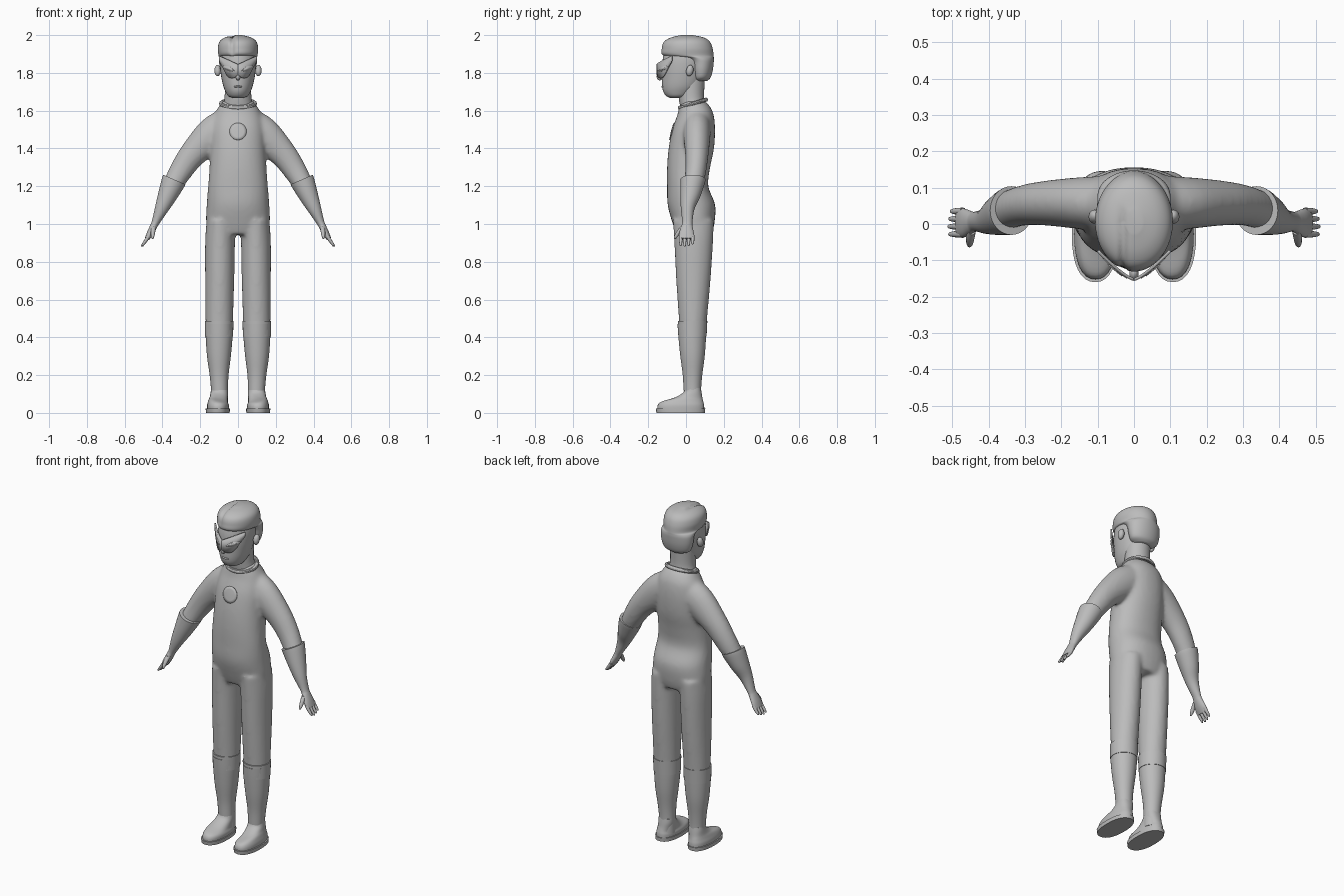
import bpy, bmesh, math
from mathutils import Vector

if "Cube" in bpy.data.objects:
    bpy.data.objects.remove(bpy.data.objects["Cube"])

GREY = (0.5, 0.5, 0.5, 1)
grey = bpy.data.materials.new("plain grey")
grey.use_nodes = True
grey.diffuse_color = GREY
grey.node_tree.nodes["Principled BSDF"].inputs["Base Color"].default_value = GREY


def finish(name, bm, angle=40):
    bmesh.ops.recalc_face_normals(bm, faces=bm.faces)
    mesh = bpy.data.meshes.new(name)
    bm.to_mesh(mesh)
    bm.free()
    mesh.materials.append(grey)
    ob = bpy.data.objects.new(name, mesh)
    bpy.context.collection.objects.link(ob)
    bpy.ops.object.select_all(action='DESELECT')
    ob.select_set(True)
    bpy.context.view_layer.objects.active = ob
    bpy.ops.object.shade_smooth_by_angle(angle=math.radians(angle))
    return ob


def mirror(ob):
    mod = ob.modifiers.new("mirror", 'MIRROR')
    mod.use_mirror_merge = False
    return ob


def smooth_path(keys, steps):
    # Catmull-Rom interpolation between the key sections
    keys = [Vector(k) for k in keys]
    out = []
    for i in range(len(keys) - 1):
        a, b = keys[max(i - 1, 0)], keys[i]
        c, d = keys[i + 1], keys[min(i + 2, len(keys) - 1)]
        for s in range(steps):
            t = s / steps
            out.append(b + (c - a) * t / 2 + (a * 2 - b * 5 + c * 4 - d) * t * t / 2
                       + (b * 3 - a - c * 3 + d) * t ** 3 / 2)
    return out + [keys[-1]]


def loft(bm, keys, sides=32, steps=4, power=2.0):
    """Skin over sections (x, z, half width, y front, y back)."""
    path = smooth_path(keys, steps)
    rings = []
    for i, (x, z, r, y0, y1) in enumerate(path):
        p, q = path[max(i - 1, 0)], path[min(i + 1, len(path) - 1)]
        along = Vector((q[0] - p[0], q[1] - p[1])).normalized()
        ring = []
        for k in range(sides):
            a = math.tau * k / sides
            c, s = math.cos(a), math.sin(a)
            u = math.copysign(abs(c) ** (2 / power), c) * r
            v = math.copysign(abs(s) ** (2 / power), s) * (y1 - y0) / 2
            ring.append(bm.verts.new((x + along.y * u, (y0 + y1) / 2 + v, z - along.x * u)))
        rings.append(ring)
    for a, b in zip(rings, rings[1:]):
        for k in range(sides):
            n = (k + 1) % sides
            bm.faces.new((a[k], a[n], b[n], b[k]))
    bm.faces.new(rings[0])
    bm.faces.new(rings[-1])


def lofted(name, keys, **options):
    bm = bmesh.new()
    loft(bm, keys, **options)
    return finish(name, bm)


def flip(keys):
    return [(-k[0], *k[1:]) for k in keys]


def ball(name, centre, size, tilt=0):
    bm = bmesh.new()
    bmesh.ops.create_uvsphere(bm, u_segments=20, v_segments=12, radius=1)
    ob = finish(name, bm)
    ob.location, ob.scale, ob.rotation_euler.x = centre, size, tilt
    return ob


# Suit: torso, sleeves and trousers fused into one smooth skin
torso = [(0, .945, .14, -.05, .135), (0, 1.0, .168, -.07, .15), (0, 1.1, .166, -.097, .155),
         (0, 1.2, .158, -.1, .118), (0, 1.3, .151, -.1, .128), (0, 1.4, .147, -.092, .148),
         (0, 1.5, .143, -.073, .154), (0, 1.58, .125, -.045, .146), (0, 1.625, .1, -.035, .125),
         (0, 1.65, .085, -.015, .1)]
arm = [(.04, 1.54, .085, -.015, .13), (.13, 1.475, .094, -.015, .13), (.235, 1.375, .073, -.005, .12),
       (.3, 1.285, .062, -.004, .108), (.35, 1.2, .052, -.015, .09)]
leg = [(.09, 1.02, .076, -.07, .148), (.095, .9, .079, -.062, .143), (.097, .7, .077, -.052, .13),
       (.099, .5, .073, -.038, .112), (.099, .44, .07, -.034, .108)]
bm = bmesh.new()
loft(bm, torso, power=2.2)
for limb in (arm, leg):
    loft(bm, limb)
    loft(bm, flip(limb))
suit = finish("suit", bm, 180)
remesh = suit.modifiers.new("fuse", 'REMESH')
remesh.mode, remesh.voxel_size, remesh.use_smooth_shade = 'VOXEL', .01, True
soften = suit.modifiers.new("soften", 'SMOOTH')
soften.factor, soften.iterations = .5, 9

# Chest disc laid on the suit
bm = bmesh.new()
bmesh.ops.create_circle(bm, cap_ends=True, cap_tris=True, segments=32, radius=.045)
bmesh.ops.subdivide_edges(bm, edges=bm.edges[:], cuts=2, use_grid_fill=True)
for v in bm.verts:
    v.co = (v.co.x, -.12, 1.49 + v.co.y)
disc = finish("chest_disc", bm)
wrap = disc.modifiers.new("wrap", 'SHRINKWRAP')
wrap.target, wrap.wrap_method, wrap.offset = suit, 'PROJECT', .003
wrap.use_project_x = wrap.use_project_z = False
wrap.use_project_y = wrap.use_positive_direction = True
thick = disc.modifiers.new("thickness", 'SOLIDIFY')
thick.thickness, thick.offset = .004, 0

# Collar
bpy.ops.mesh.primitive_torus_add(major_radius=.084, minor_radius=.011, major_segments=40,
                                 minor_segments=10, location=(0, .037, 1.637),
                                 rotation=(.3, 0, 0))
collar = bpy.context.object
collar.name = "collar"
collar.scale = (1.06, .87, 1)
collar.data.materials.append(grey)
bpy.ops.object.shade_smooth_by_angle()

# Gloves with flared cuffs, palms, fingers and thumbs
glove = [(.337, 1.235, .064, -.03, .104), (.347, 1.212, .062, -.03, .098), (.376, 1.145, .05, -.03, .075),
         (.405, 1.08, .036, -.027, .045), (.436, 1.01, .021, -.02, .034), (.448, .985, .019, -.026, .035),
         (.466, .95, .017, -.036, .042), (.482, .92, .012, -.036, .042)]
mirror(lofted("glove", glove))
for i, reach in enumerate((.004, .0, .004, .012)):
    y = -.028 + i * .021
    finger = [(.47, .94, .01, y - .01, y + .01), (.488, .912, .009, y - .009, y + .009),
              (.507 - reach / 2, .885 + reach, .006, y - .006, y + .006),
              (.509 - reach / 2, .88 + reach, .002, y - .002, y + .002)]
    mirror(lofted("finger", finger, sides=12, steps=3))
thumb = [(.446, .985, .012, -.03, .0), (.45, .96, .012, -.05, -.022),
         (.452, .935, .009, -.063, -.042), (.452, .92, .003, -.064, -.056)]
mirror(lofted("thumb", thumb, sides=12))

# Boots with a cuff and a raised shin panel
boot = [(.1, .47, .073, -.04, .109), (.1, .4, .071, -.035, .106), (.101, .3, .063, -.025, .099),
        (.1, .2, .05, -.012, .086), (.098, .12, .045, -.008, .08), (.098, .04, .046, -.01, .082)]
mirror(lofted("boot", boot))
mirror(lofted("shin_panel", [(x, z, r - .002, y0 - .005, y1 - .012) for x, z, r, y0, y1 in boot[:-1]]))
mirror(lofted("boot_cuff", [(.1, .487, .076, -.043, .113), (.1, .405, .074, -.04, .109)]))
shoe = [(.106, .018, .058, -.152, .097), (.106, .04, .058, -.15, .096), (.105, .058, .053, -.132, .092),
        (.102, .078, .048, -.065, .087), (.099, .105, .046, -.018, .083), (.098, .13, .044, -.005, .079)]
mirror(lofted("shoe", shoe, power=2.3))
mirror(lofted("sole", [(.107, 0, .063, -.156, .1), (.107, .022, .064, -.16, .102)], power=2.3))

# Neck and head
lofted("neck", [(0, 1.6, .09, -.025, .115), (0, 1.645, .075, -.035, .1), (0, 1.69, .07, -.04, .096),
                (0, 1.78, .07, -.04, .1)])
lofted("head", [(0, 1.668, .03, -.085, -.02), (0, 1.677, .052, -.104, .02), (0, 1.7, .066, -.12, .055),
                (0, 1.73, .078, -.126, .08), (0, 1.77, .087, -.127, .095), (0, 1.82, .094, -.127, .105),
                (0, 1.88, .095, -.122, .11), (0, 1.94, .08, -.1, .1), (0, 1.975, .04, -.04, .05)])
ball("nose", (0, -.137, 1.782), (.013, .018, .022), -.35)
ball("mouth", (0, -.122, 1.727), (.022, .009, .006))
mirror(ball("ear", (.108, .02, 1.812), (.017, .019, .03), -.2))
for part in (bpy.data.objects["ear"],):
    part.data.transform(part.matrix_basis)
    part.matrix_basis.identity()

# Hair: full at the back, overhanging the brow, with a parting crease
hair = lofted("hair", [(0, 1.757, .055, .035, .112), (0, 1.775, .083, .03, .13), (0, 1.815, .096, .022, .142),
                       (0, 1.86, .1, .01, .147), (0, 1.88, .101, -.03, .147), (0, 1.893, .103, -.121, .146),
                       (0, 1.93, .107, -.128, .141), (0, 1.965, .098, -.116, .126),
                       (0, 1.987, .07, -.08, .095), (0, 2.0, .022, -.025, .035)], sides=80, steps=5)
for v in hair.data.vertices:
    if v.co.z > 1.89 and v.co.y < .05:
        depth = .009 * math.exp(-((v.co.x + .03) / .011) ** 2) * min(1, (.05 - v.co.y) / .05)
        v.co.y += depth
        v.co.z -= depth


# Pointed mask and its slanted eye pieces, as thin curved plates
def face_plate(name, x0, x1, top, bottom, lift, depth):
    bm = bmesh.new()
    columns = []
    for i in range(17):
        t = i / 16
        x = x0 + (x1 - x0) * t
        y = -.153 + .08 * (x / .1) ** 1.3 - lift
        columns.append([bm.verts.new((x, y, z)) for z in (bottom(t), top(t))])
    for a, b in zip(columns, columns[1:]):
        bm.faces.new((a[0], b[0], b[1], a[1]))
    bmesh.ops.remove_doubles(bm, verts=bm.verts, dist=.0001)
    ob = finish(name, bm)
    mod = ob.modifiers.new("thickness", 'SOLIDIFY')
    mod.thickness, mod.offset = depth, 0
    return mirror(ob)


face_plate("mask", 0, .099, lambda t: 1.845 + .045 * t,
           lambda t: 1.79 - .022 * math.sin(math.pi * min(1, t * 1.25)) + .075 * t ** 3, 0, .008)
for name, size, lift in (("eye_rim", 1, .005), ("eye_lens", .6, .008)):
    face_plate(name, .052 - .033 * size, .052 + .033 * size,
               lambda t: 1.822 + .022 * (t - .5) * size + .014 * size * math.sin(math.pi * t),
               lambda t: 1.822 + .022 * (t - .5) * size - .012 * size * math.sin(math.pi * t),
               lift, .004)
